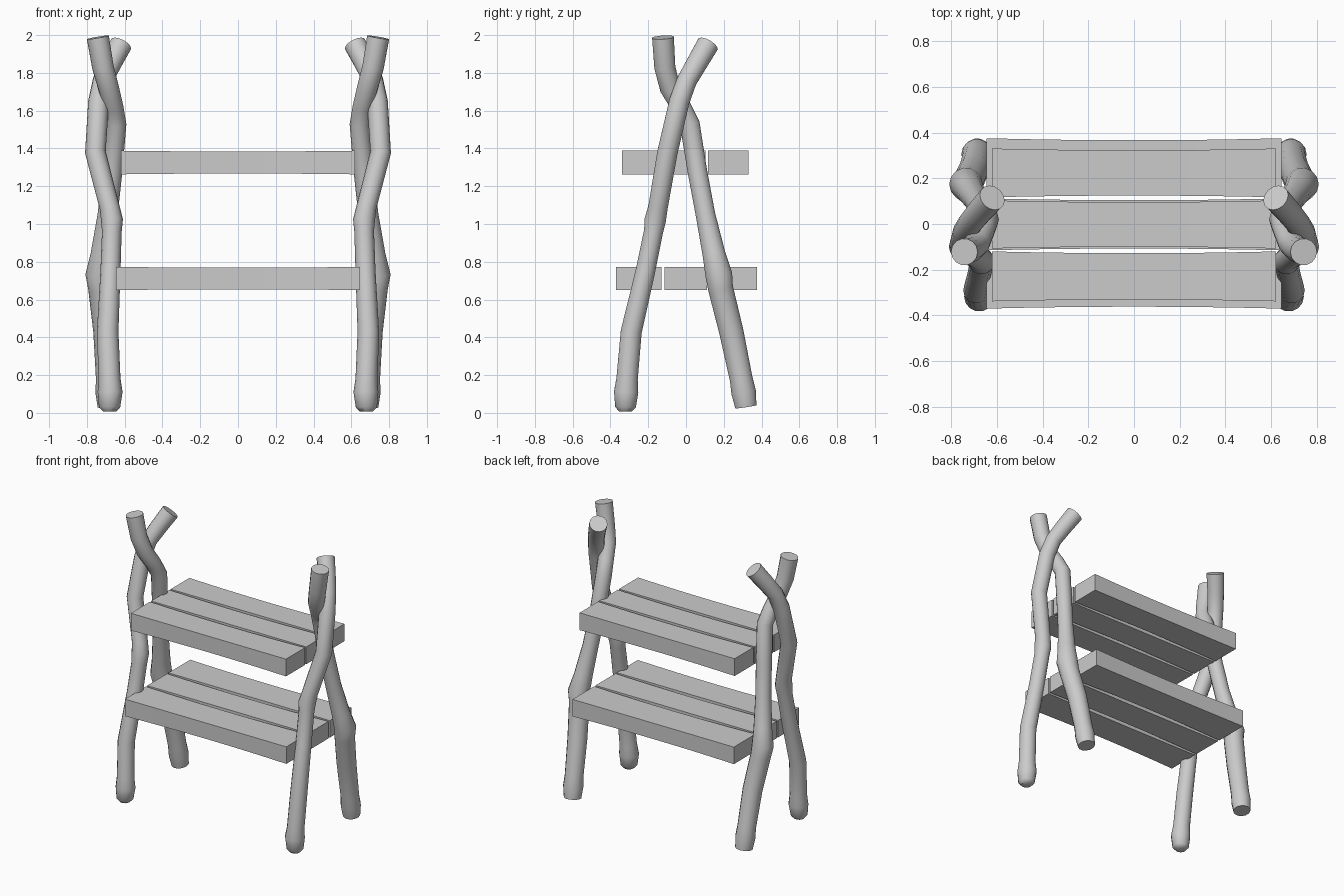
import bpy, bmesh, math
from mathutils import Vector

if "Cube" in bpy.data.objects:
    bpy.data.objects.remove(bpy.data.objects["Cube"])


def finish(name, bm):
    bmesh.ops.recalc_face_normals(bm, faces=bm.faces)
    me = bpy.data.meshes.new(name)
    bm.to_mesh(me)
    bm.free()
    ob = bpy.data.objects.new(name, me)
    bpy.context.collection.objects.link(ob)
    bpy.ops.object.select_all(action='DESELECT')
    bpy.context.view_layer.objects.active = ob
    ob.select_set(True)
    bpy.ops.object.shade_smooth_by_angle(angle=math.radians(48))
    return ob


def branch(name, path, sides=14):
    """Knobbly branch through (x, y, z, radius) points, mirrored across x."""
    bm = bmesh.new()
    pts = [Vector(p[:3]) for p in path]
    rings = []
    for i, p in enumerate(pts):
        t = (pts[min(i + 1, len(pts) - 1)] - pts[max(i - 1, 0)]).normalized()
        u = (Vector((1, 0, 0)) - t * t.x).normalized()
        v = t.cross(u)
        r = path[i][3]
        rings.append([bm.verts.new(p + r * (math.cos(a) * u + math.sin(a) * v))
                      for a in (2 * math.pi * k / sides for k in range(sides))])
    for a, b in zip(rings, rings[1:]):
        for k in range(sides):
            n = (k + 1) % sides
            bm.faces.new((a[k], a[n], b[n], b[k]))
    bm.faces.new(rings[0])
    bm.faces.new(rings[-1])
    ob = finish(name, bm)
    m = ob.modifiers.new("Mirror", 'MIRROR')
    m.use_axis[0] = True
    m.use_mirror_merge = False


def plank(name, hx, y0, y1, z0, z1, pinch=0.07):
    """Bevelled board, slightly slimmer toward the middle of its length."""
    bm = bmesh.new()
    cy, cz, hy, hz = (y0 + y1) / 2, (z0 + z1) / 2, (y1 - y0) / 2, (z1 - z0) / 2
    n = 8
    rings = []
    for i in range(n + 1):
        s = -1 + 2 * i / n
        k = 1 - pinch * (1 - s * s)
        rings.append([bm.verts.new((s * hx, cy + a * hy * k, cz + b * hz * k))
                      for a, b in ((-1, -1), (1, -1), (1, 1), (-1, 1))])
    for a, b in zip(rings, rings[1:]):
        for j in range(4):
            q = (j + 1) % 4
            bm.faces.new((a[j], a[q], b[q], b[j]))
    bm.faces.new(rings[0])
    bm.faces.new(rings[-1])
    sharp = [e for e in bm.edges if e.calc_face_angle() > 1]
    bmesh.ops.bevel(bm, geom=sharp, offset=0.013, segments=2, profile=0.5,
                    affect='EDGES')
    finish(name, bm)


# Crossed branch legs
branch("front_leg", [
    (0.68, -0.32, 0.008, 0.035), (0.68, -0.32, 0.03, 0.056),
    (0.677, -0.317, 0.11, 0.066), (0.68, -0.312, 0.18, 0.058),
    (0.69, -0.29, 0.43, 0.057), (0.675, -0.215, 0.75, 0.053),
    (0.668, -0.172, 0.96, 0.052), (0.667, -0.163, 1.02, 0.058),
    (0.68, -0.148, 1.09, 0.053), (0.755, -0.098, 1.38, 0.055),
    (0.738, -0.035, 1.65, 0.055), (0.715, 0.005, 1.76, 0.054),
    (0.67, 0.06, 1.855, 0.057), (0.62, 0.115, 1.95, 0.06)])
branch("back_leg", [
    (0.685, 0.317, 0.032, 0.058), (0.688, 0.305, 0.11, 0.067),
    (0.69, 0.292, 0.18, 0.062), (0.70, 0.24, 0.43, 0.066),
    (0.725, 0.183, 0.66, 0.068), (0.735, 0.174, 0.73, 0.073),
    (0.718, 0.148, 0.84, 0.062), (0.69, 0.103, 1.05, 0.053),
    (0.665, 0.06, 1.28, 0.053), (0.645, 0.02, 1.53, 0.054),
    (0.66, -0.025, 1.62, 0.053), (0.685, -0.085, 1.72, 0.055),
    (0.715, -0.112, 1.83, 0.057), (0.742, -0.122, 1.988, 0.059)])

# Shelf boards: lower tier, then upper tier
for tier, hx, z0, z1, rows in (
        ("lower", 0.645, 0.65, 0.773, ((-0.37, -0.13), (-0.115, 0.112), (0.127, 0.375))),
        ("upper", 0.62, 1.263, 1.388, ((-0.338, -0.12), (-0.107, 0.103), (0.117, 0.33)))):
    for pos, (y0, y1) in zip(("front", "middle", "back"), rows):
        plank(f"{tier}_{pos}_plank", hx, y0, y1, z0, z1)
